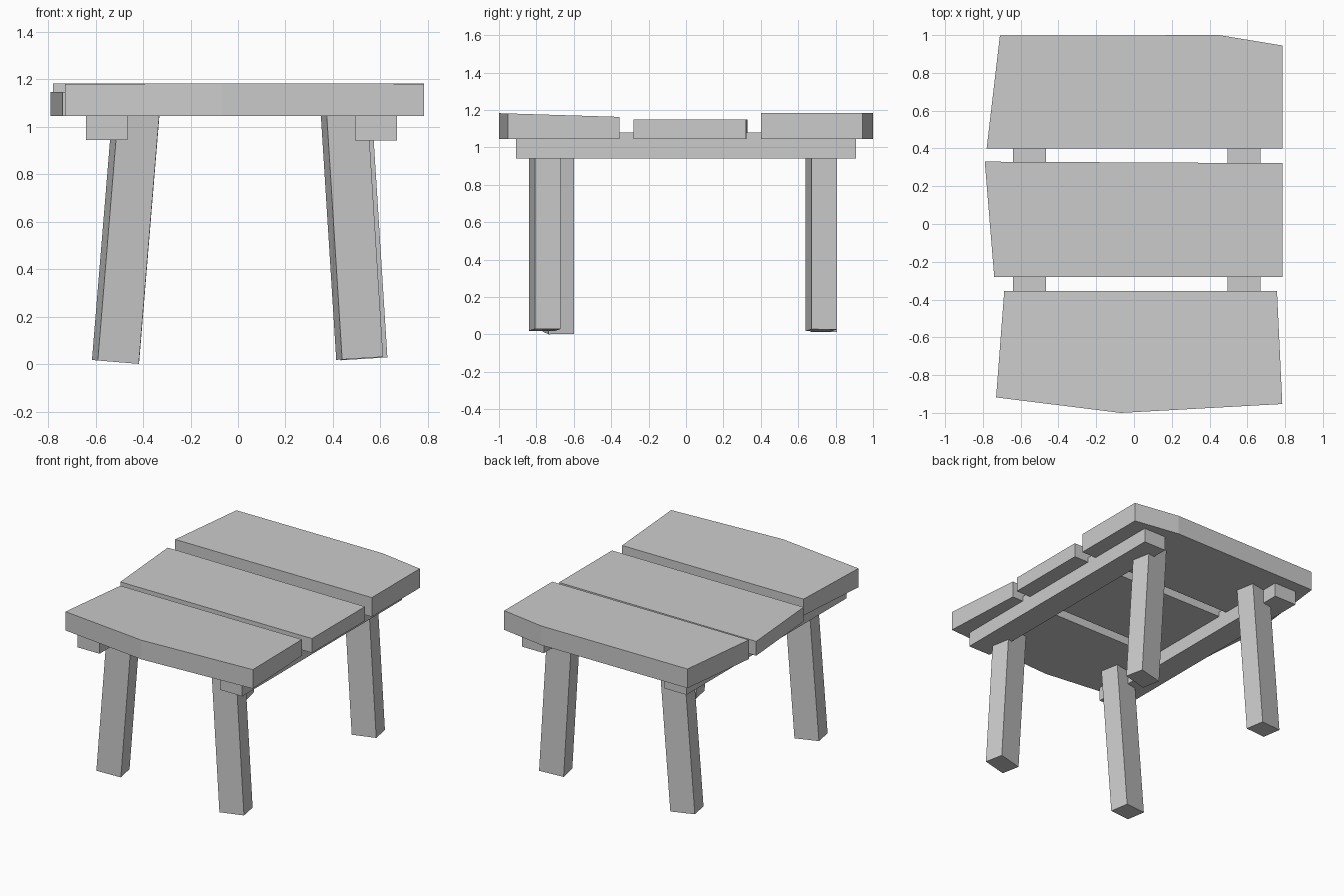
import bpy, bmesh
from math import radians
from mathutils import Matrix, Vector

if "Cube" in bpy.data.objects:
    bpy.data.objects.remove(bpy.data.objects["Cube"])


def add_mesh(name, bm):
    bmesh.ops.recalc_face_normals(bm, faces=bm.faces)
    mesh = bpy.data.meshes.new(name)
    bm.to_mesh(mesh)
    bm.free()
    obj = bpy.data.objects.new(name, mesh)
    bpy.context.collection.objects.link(obj)
    return obj


def plank(name, outline, z0, top):
    """Extrude an outline upward; top(y) gives the height of the upper face."""
    bm = bmesh.new()
    face = bm.faces.new([bm.verts.new((x, y, z0)) for x, y in outline])
    new = bmesh.ops.extrude_face_region(bm, geom=[face], use_keep_orig=True)["geom"]
    for v in new:
        if isinstance(v, bmesh.types.BMVert):
            v.co.z = top(v.co.y)
    return add_mesh(name, bm)


def box(name, matrix):
    bm = bmesh.new()
    bmesh.ops.create_cube(bm, size=1, matrix=matrix)
    return add_mesh(name, bm)


# Three roughly cut table top planks
plank("back_plank", [(-0.71, 0.997), (0.45, 1.0), (0.785, 0.945), (0.785, 0.40), (-0.78, 0.40)],
      1.045, lambda y: 1.183)
plank("middle_plank", [(-0.79, 0.33), (0.785, 0.322), (0.785, -0.28), (-0.74, -0.28)],
      1.045, lambda y: 1.148)
plank("front_plank", [(-0.687, -0.355), (0.757, -0.355), (0.785, -0.953), (-0.07, -1.0), (-0.73, -0.918)],
      1.045, lambda y: 1.163 - (y + 0.355) * 0.031)

# Rails under the planks
for name, x, z0 in (("left_rail", -0.553, 0.945), ("right_rail", 0.582, 0.942)):
    z1 = 1.08
    box(name, Matrix.Translation((x, 0, (z0 + z1) / 2)) @ Matrix.Diagonal((0.176, 1.82, z1 - z0, 1)))

# Splayed, slightly twisted legs: foot centre and lean angle
legs = {
    "front_left_leg": ((-0.517, -0.683, 0.009), 4.7),
    "front_right_leg": ((0.513, -0.755, 0.024), -3.6),
    "back_left_leg": ((-0.515, 0.725, 0.02), 4.7),
    "back_right_leg": ((0.531, 0.723, 0.022), -3.6),
}
length = 1.05
for name, (foot, lean) in legs.items():
    box(name, Matrix.Translation(Vector(foot))
        @ Matrix.Rotation(radians(lean), 4, 'Y')
        @ Matrix.Rotation(radians(10.5), 4, 'Z')
        @ Matrix.Translation((0, 0, length / 2))
        @ Matrix.Diagonal((0.176, 0.137, length, 1)))
